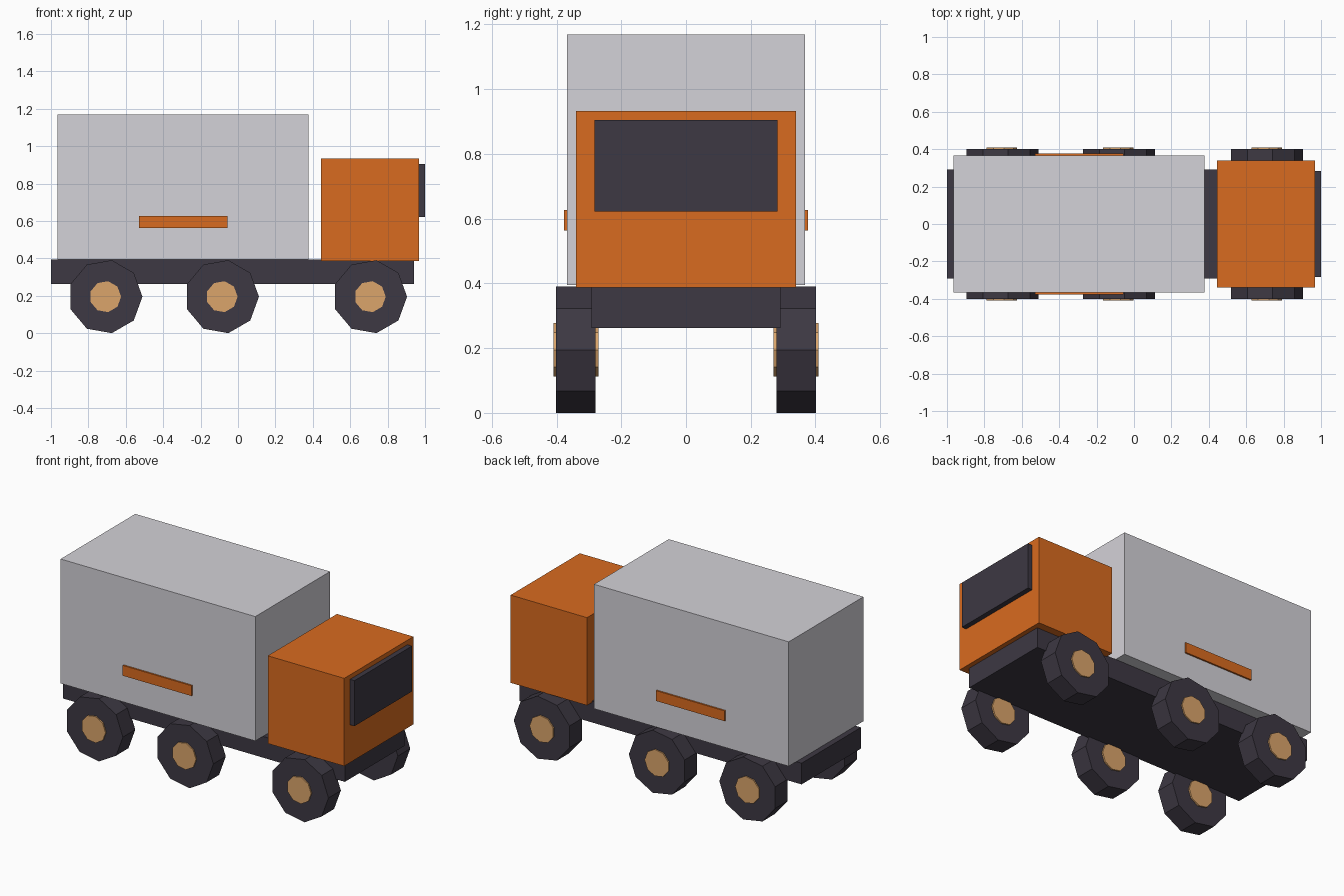
import bpy
import bmesh
from math import cos, sin, tau

if "Cube" in bpy.data.objects:
    bpy.data.objects.remove(bpy.data.objects["Cube"])


def material(name, rgb):
    mat = bpy.data.materials.new(name)
    mat.diffuse_color = (*rgb, 1)
    mat.use_nodes = True
    mat.node_tree.nodes["Principled BSDF"].inputs["Base Color"].default_value = mat.diffuse_color
    return mat


DARK = material("dark", (0.047, 0.040, 0.056))
ORANGE = material("orange", (0.694, 0.147, 0.014))
TAN = material("tan", (0.708, 0.376, 0.147))
PALE = material("pale", (0.658, 0.644, 0.686))


def prism(name, outline, y0, y1, mat):
    """Extrude an (x, z) outline from y0 to y1."""
    bm = bmesh.new()
    face = bm.faces.new([bm.verts.new((x, y0, z)) for x, z in outline])
    ext = bmesh.ops.extrude_face_region(bm, geom=[face], use_keep_orig=True)
    verts = [g for g in ext["geom"] if isinstance(g, bmesh.types.BMVert)]
    bmesh.ops.translate(bm, verts=verts, vec=(0, y1 - y0, 0))
    bmesh.ops.recalc_face_normals(bm, faces=bm.faces[:])
    mesh = bpy.data.meshes.new(name)
    bm.to_mesh(mesh)
    bm.free()
    mesh.materials.append(mat)
    obj = bpy.data.objects.new(name, mesh)
    bpy.context.collection.objects.link(obj)
    return obj


def box(name, x, y, z, mat):
    outline = [(x[0], z[0]), (x[1], z[0]), (x[1], z[1]), (x[0], z[1])]
    return prism(name, outline, y[0], y[1], mat)


def disc(name, x, z, r, y0, y1, mat, sides=9):
    ring = [(x + r * cos(tau * i / sides), z + r * sin(tau * i / sides))
            for i in range(sides)]
    return prism(name, ring, y0, y1, mat)


def mirror_y(obj):
    mod = obj.modifiers.new("mirror", 'MIRROR')
    mod.use_axis = (False, True, False)


# Body
box("chassis", (-1, 0.94), (-0.292, 0.292), (0.263, 0.395), DARK)
box("cargo_box", (-0.964, 0.376), (-0.367, 0.367), (0.395, 1.169), PALE)
box("cab", (0.443, 0.969), (-0.34, 0.34), (0.387, 0.933), ORANGE)
box("windshield", (0.96, 1.0), (-0.283, 0.283), (0.622, 0.905), DARK)

# Side stripes
mirror_y(box("side_stripe", (-0.53, -0.057), (-0.377, -0.357), (0.563, 0.627), ORANGE))

# Wheels, mirrored left to right
for label, x in (("rear", -0.709), ("middle", -0.086), ("front", 0.706)):
    mirror_y(disc(label + "_wheel", x, 0.195, 0.198, -0.402, -0.28, DARK))
    mirror_y(disc(label + "_hub", x, 0.195, 0.084, -0.41, -0.271, TAN))
